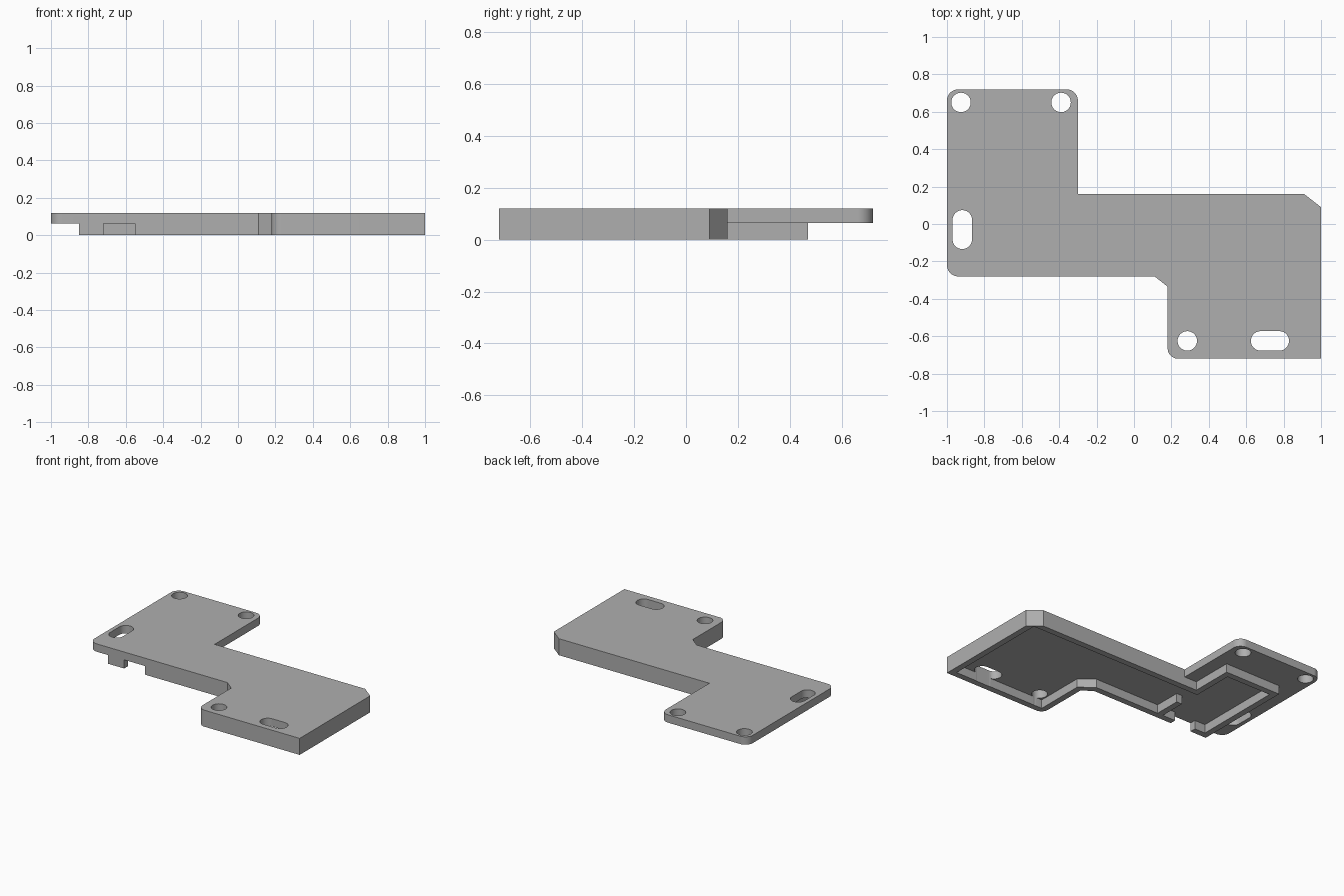
import bpy, bmesh, math
from mathutils import Vector

cube = bpy.data.objects.get("Cube")
if cube:
    bpy.data.objects.remove(cube, do_unlink=True)

TOP, FLOOR, WALL = 0.12, 0.063, 0.045

grey = bpy.data.materials.new("mid grey")
grey.use_nodes = True
colour = (0.43, 0.43, 0.43, 1)
grey.diffuse_color = colour
grey.node_tree.nodes["Principled BSDF"].inputs["Base Color"].default_value = colour


def rounded(points, steps=10):
    """Outline from (x, y, radius) corners; a zero radius stays sharp."""
    result = []
    for i, (x, y, r) in enumerate(points):
        p = Vector((x, y))
        if not r:
            result.append(p)
            continue
        a = (Vector(points[i - 1][:2]) - p).normalized()
        b = (Vector(points[(i + 1) % len(points)][:2]) - p).normalized()
        centre = p + (a + b) * r
        for k in range(steps + 1):
            t = k / steps * math.pi / 2
            result.append(centre - b * r * math.cos(t) - a * r * math.sin(t))
    return result


def prism(name, outline, z0, z1):
    bm = bmesh.new()
    face = bm.faces.new([bm.verts.new((p[0], p[1], z0)) for p in outline])
    extruded = bmesh.ops.extrude_face_region(bm, geom=[face])["geom"]
    verts = [v for v in extruded if isinstance(v, bmesh.types.BMVert)]
    bmesh.ops.translate(bm, verts=verts, vec=(0, 0, z1 - z0))
    bmesh.ops.recalc_face_normals(bm, faces=bm.faces)
    mesh = bpy.data.meshes.new(name)
    bm.to_mesh(mesh)
    bm.free()
    mesh.materials.append(grey)
    obj = bpy.data.objects.new(name, mesh)
    bpy.context.collection.objects.link(obj)
    return obj


def rect(x0, x1, y0, y1):
    return [(x0, y0), (x1, y0), (x1, y1), (x0, y1)]


def slot(x, y, r, dx=0, dy=0, steps=20):
    """Round hole, stretched by dx or dy each way into a slot."""
    turn = math.atan2(dy, dx)
    result = []
    for side in (1, -1):
        for k in range(steps + 1 if dx or dy else steps):
            t = turn - side * math.pi / 2 + math.pi * k / steps
            if side == -1:
                t = turn + math.pi / 2 + math.pi * k / steps
            result.append((x + side * dx + r * math.cos(t),
                           y + side * dy + r * math.sin(t)))
    return result


def combine(target, other, operation):
    other.hide_render = True
    mod = target.modifiers.new(operation, 'BOOLEAN')
    mod.operation, mod.solver, mod.object = operation, 'EXACT', other
    bpy.context.view_layer.objects.active = target
    bpy.ops.object.modifier_apply(modifier=mod.name)
    bpy.data.objects.remove(other, do_unlink=True)


# Edge shared by the plate and the skirt: notch, front corner, chamfered corner
shared = [(0.11, -0.28, 0), (0.18, -0.335, 0), (0.18, -0.72, 0.055),
          (1, -0.72, 0), (1, 0.09, 0), (0.91, 0.16, 0)]

# Top plate
plate = prism("cover_plate", rounded(shared + [
    (-0.3, 0.16, 0), (-0.3, 0.72, 0.06), (-1, 0.72, 0.06), (-1, -0.28, 0.06)]),
    FLOOR, TOP)

# Skirt wall under the plate, hollowed by a pocket
skirt = prism("skirt", rounded(shared + [
    (-0.4, 0.16, 0), (-0.4, 0.47, 0), (-0.85, 0.47, 0), (-0.85, -0.28, 0)]),
    0, 0.09)
w = WALL
pocket = prism("pocket", [
    (0.11 + w / 3, -0.28 + w), (0.18 + w, -0.335 + w / 2), (0.18 + w, -0.72 + w),
    (1 - w, -0.72 + w), (1 - w, 0.16 - w), (-0.4 - w, 0.16 - w),
    (-0.4 - w, 0.47 - w), (-0.85 + w, 0.47 - w), (-0.85 + w, -0.28 + w)],
    -0.1, FLOOR)
combine(skirt, pocket, 'DIFFERENCE')

# Cable opening in the front wall
combine(skirt, prism("opening", rect(-0.72, -0.55, -0.4, -0.28 + w + 0.01),
                     -0.1, FLOOR), 'DIFFERENCE')
combine(plate, skirt, 'UNION')

# Partition rib between the two compartments
combine(plate, prism("partition", rect(-0.4 - w, -0.4, -0.26, -0.04), 0, 0.09), 'UNION')

# Screw holes and slots
for x, y, dx, dy in [(-0.925, 0.65, 0, 0), (-0.39, 0.65, 0, 0),
                     (0.285, -0.625, 0, 0), (-0.918, -0.03, 0, 0.052),
                     (0.727, -0.625, 0.05, 0)]:
    combine(plate, prism("hole", slot(x, y, 0.052, dx, dy), -0.1, 0.3), 'DIFFERENCE')

# Smooth the rounded corners and holes, keep the flat faces flat
bpy.ops.object.select_all(action='DESELECT')
plate.select_set(True)
bpy.context.view_layer.objects.active = plate
bpy.ops.object.shade_smooth_by_angle(angle=math.radians(25))
normals = plate.modifiers.new("even_normals", 'WEIGHTED_NORMAL')
normals.keep_sharp = True
